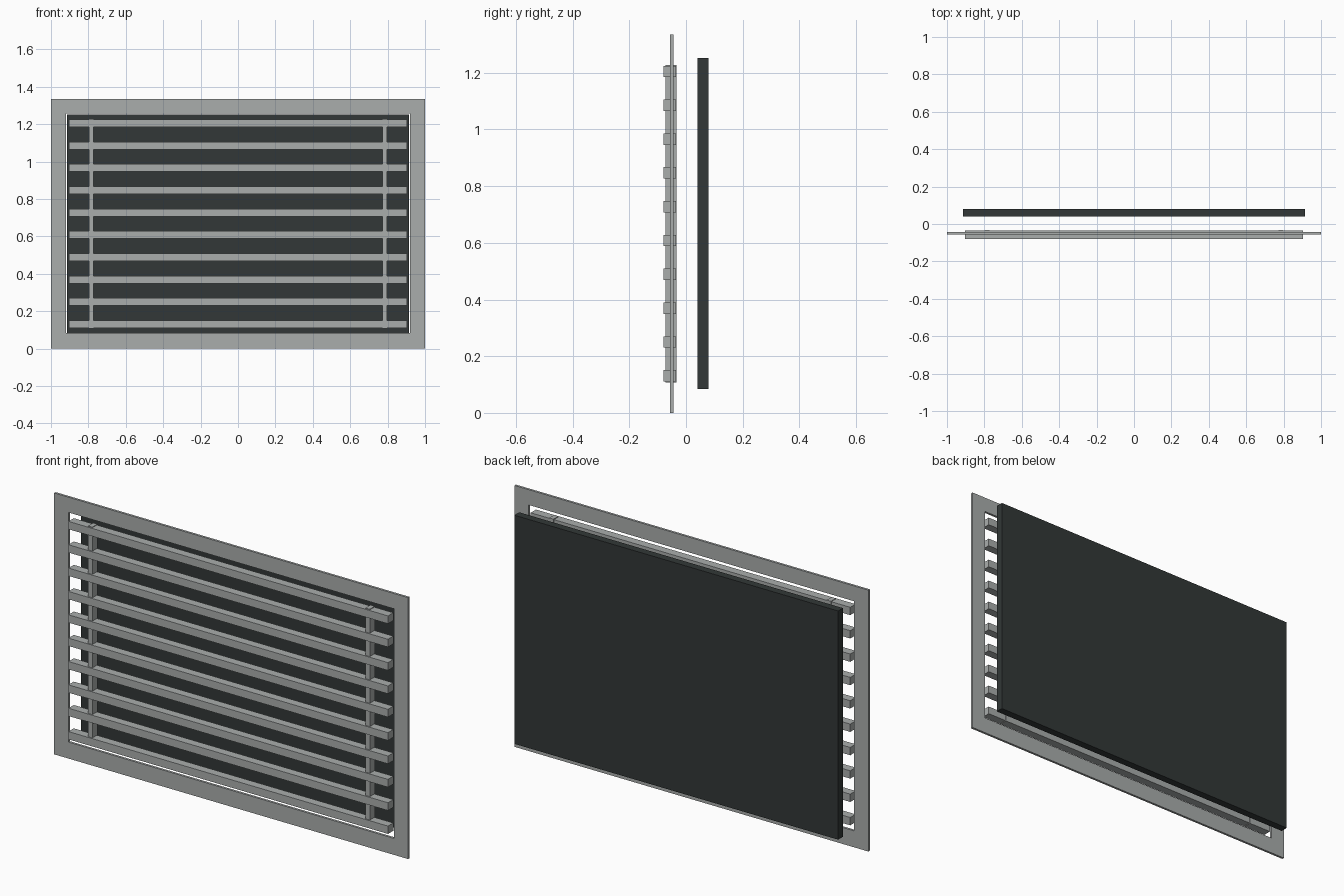
import bpy, bmesh

if "Cube" in bpy.data.objects:
    bpy.data.objects.remove(bpy.data.objects["Cube"])


def material(name, rgb):
    m = bpy.data.materials.new(name)
    m.diffuse_color = (*rgb, 1)
    m.use_nodes = True
    m.node_tree.nodes["Principled BSDF"].inputs["Base Color"].default_value = m.diffuse_color
    return m


grey = material("light_grey_metal", (0.40, 0.42, 0.415))
dark = material("dark_panel_grey", (0.032, 0.039, 0.038))


def finish(name, bm, mat):
    bmesh.ops.recalc_face_normals(bm, faces=bm.faces)
    me = bpy.data.meshes.new(name)
    bm.to_mesh(me)
    bm.free()
    me.materials.append(mat)
    bpy.context.collection.objects.link(bpy.data.objects.new(name, me))


def box(name, x, y, z, mat):
    bm = bmesh.new()
    bmesh.ops.create_cube(bm, size=1)
    for v in bm.verts:
        v.co = [r[0] if c < 0 else r[1] for c, r in zip(v.co, (x, y, z))]
    finish(name, bm, mat)


# Flat rectangular frame: a ring of four mitred quads, extruded to thickness
bm = bmesh.new()
y0, y1 = -0.056, -0.044


def loop(w, z0, z1):
    return [bm.verts.new((x, y0, z)) for x, z in ((-w, z0), (w, z0), (w, z1), (-w, z1))]


outer = loop(1.0, 0.0, 1.335)
inner = loop(0.92, 0.084, 1.257)
ring = [bm.faces.new((outer[i], outer[(i + 1) % 4], inner[(i + 1) % 4], inner[i]))
        for i in range(4)]
ext = bmesh.ops.extrude_face_region(bm, geom=ring, use_keep_orig=True)["geom"]
for v in ext:
    if isinstance(v, bmesh.types.BMVert):
        v.co.y = y1
finish("frame", bm, grey)

# Ten horizontal slats
for i in range(10):
    z = 0.131 + i * 0.1193
    box(f"slat_{i + 1}", (-0.903, 0.903), (-0.079, -0.036), (z - 0.02, z + 0.02), grey)

# Two upright support bars joining the slats
for side, s in (("left", -1), ("right", 1)):
    xs = sorted((s * 0.772, s * 0.796))
    box(f"support_bar_{side}", xs, (-0.073, -0.033), (0.108, 1.228), grey)

# Dark panel standing behind the grille
box("back_panel", (-0.915, 0.915), (0.04, 0.079), (0.085, 1.253), dark)
